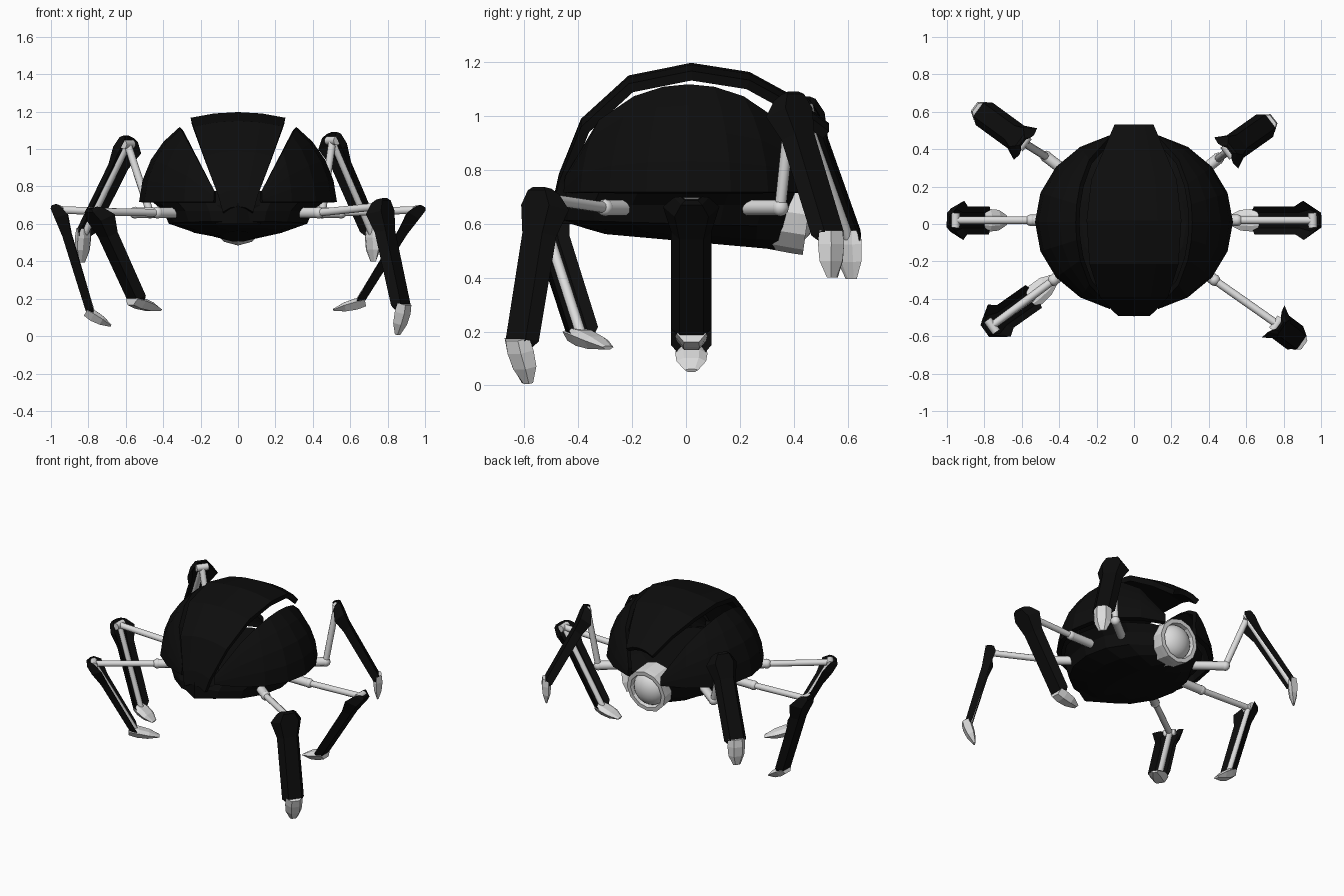
import bpy, bmesh, math
from mathutils import Vector, Matrix

if "Cube" in bpy.data.objects:
    bpy.data.objects.remove(bpy.data.objects["Cube"])


def material(name, v):
    m = bpy.data.materials.new(name)
    m.diffuse_color = (v, v, v, 1)
    m.use_nodes = True
    m.node_tree.nodes["Principled BSDF"].inputs["Base Color"].default_value = m.diffuse_color
    return m


BLACK = material("black armour", 0.004)
PALE = material("pale metal", 0.72)


def finish(name, bm, mat, smooth=False):
    bmesh.ops.recalc_face_normals(bm, faces=bm.faces)
    me = bpy.data.meshes.new(name)
    bm.to_mesh(me)
    bm.free()
    me.materials.append(mat)
    ob = bpy.data.objects.new(name, me)
    bpy.context.collection.objects.link(ob)
    if smooth:
        bpy.ops.object.select_all(action='DESELECT')
        ob.select_set(True)
        bpy.context.view_layer.objects.active = ob
        bpy.ops.object.shade_smooth_by_angle(angle=math.radians(40))
    return ob


def loft(name, rows, mat, closed=True, smooth=False, thick=0):
    """Skin rows of points; closed rows get end caps, open rows get thickness."""
    bm = bmesh.new()
    vs = [[bm.verts.new(p) for p in r] for r in rows]
    n = len(vs[0])
    for a, b in zip(vs, vs[1:]):
        for i in range(n if closed else n - 1):
            j = (i + 1) % n
            bm.faces.new((a[i], a[j], b[j], b[i]))
    if closed:
        bm.faces.new(vs[0])
        bm.faces.new(vs[-1])
    ob = finish(name, bm, mat, smooth)
    if thick:
        m = ob.modifiers.new("thickness", 'SOLIDIFY')
        m.thickness = thick
        m.offset = 0
    return ob


def tube(name, a, b, r, mat=PALE, sides=10):
    a, b = Vector(a), Vector(b)
    q = (b - a).to_track_quat('Z', 'Y')
    circle = [q @ Vector((r * math.cos(i * math.tau / sides), r * math.sin(i * math.tau / sides), 0))
              for i in range(sides)]
    return loft(name, [[p + c for c in circle] for p in (a, b)], mat, smooth=True)


# Lower body: faceted bowl with a keel sloping down towards the back
def ring(rx, ry, cy, z, slope=0.0, n=16):
    pts = []
    for i in range(n):
        t = i * math.tau / n
        y = cy + ry * math.sin(t)
        pts.append((rx * math.cos(t), y, z - slope * y))
    return pts


loft("lower_body", [ring(0.28, 0.32, 0, 0.775), ring(0.46, 0.44, -0.01, 0.72),
                    ring(0.40, 0.445, -0.03, 0.67), ring(0.37, 0.43, -0.04, 0.60, 0.03),
                    ring(0.25, 0.37, 0, 0.56, 0.06), ring(0.08, 0.32, 0.02, 0.535, 0.09)], BLACK)

# Pointed snout under the front of the centre shell
loft("snout", [[(-0.13, -0.41, z1), (0, -0.46, z1), (0.13, -0.41, z1), (0, -0.2, z1)] if k == 0 else
               [(-w, -0.42, z1), (0, -0.495, z1), (w, -0.42, z1), (0, -0.2, z1)]
               for k, (z1, w) in enumerate([(0.775, 0), (0.70, 0.15), (0.60, 0.12)])], BLACK)

# Centre shell: arched strip, wide on top, overhanging the back
stations = [(-0.475, 0.69, 0.08), (-0.455, 0.78, 0.105), (-0.375, 0.98, 0.18), (-0.205, 1.135, 0.235),
            (0.02, 1.18, 0.25), (0.23, 1.147, 0.225), (0.38, 1.065, 0.16), (0.52, 0.96, 0.10)]
loft("centre_shell", [[(w * k, y, z - 0.03 * k * k) for k in (-1, -0.5, 0, 0.5, 1)]
                      for y, z, w in stations], BLACK, closed=False, thick=0.036)

# Side shells: ellipsoid patches trimmed along a slanted plane next to the gap
for side, label in ((1, "right"), (-1, "left")):
    rows = []
    for i in range(9):
        phi = math.radians(-76 + 152 * i / 8)
        c = math.cos(phi)
        top = math.acos(min(1, 0.156 / math.hypot(c, 0.53))) - math.atan2(0.53, c)
        low = 0.05
        top = max(top, low + 0.02)
        rows.append([(side * 0.515 * c * math.cos(t), 0.01 + 0.465 * math.sin(phi) * math.cos(t),
                      0.69 + 0.515 * math.sin(t))
                     for t in (low + (top - low) * k / 4 for k in range(5))])
    loft("side_shell_" + label, rows, BLACK, closed=False, thick=0.03)

# Rear eye: faceted rim with a smooth lens
tilt = Matrix.Translation((0, 0.37, 0.645)) @ Matrix.Rotation(math.radians(-8), 4, 'X')


def eye_ring(r, y, n=12):
    return [tilt @ Vector((r * math.cos(i * math.tau / n), y, r * math.sin(i * math.tau / n))) for i in range(n)]


loft("eye_rim", [eye_ring(r, y) for r, y in ((0.145, -0.06), (0.15, 0.05), (0.15, 0.085),
                                             (0.122, 0.085), (0.115, 0.03))], PALE)
bm = bmesh.new()
bmesh.ops.create_uvsphere(bm, u_segments=24, v_segments=14, radius=0.118)
bmesh.ops.transform(bm, verts=bm.verts, matrix=tilt @ Matrix.Translation((0, 0.03, 0))
                    @ Matrix.Diagonal((1, 0.75, 1, 1)))
finish("eye_lens", bm, PALE, smooth=True)


# Legs: hip, upper arm, armoured shin with inner rod, and claw
def leg(label, hip, elbow, knee, ankle, tip):
    hip, elbow, knee, ankle, tip = map(Vector, (hip, elbow, knee, ankle, tip))
    radial = Vector((knee.x, knee.y * 1.0, 0)).normalized()
    side = Vector((-radial.y, radial.x, 0))
    d = (ankle - knee).normalized()
    out = d.cross(side).normalized()
    if out.dot(radial) < 0:
        out = -out
    length = (ankle - knee).length

    tube("hip_" + label, hip, elbow, 0.03)
    tube("upper_arm_" + label, elbow, knee, 0.021)
    bm = bmesh.new()
    bmesh.ops.create_uvsphere(bm, u_segments=10, v_segments=6, radius=0.032)
    bmesh.ops.translate(bm, verts=bm.verts, vec=elbow)
    finish("elbow_" + label, bm, PALE, smooth=True)
    tube("knee_pin_" + label, knee - side * 0.04, knee + side * 0.04, 0.024)
    tube("shin_rod_" + label, knee, ankle - out * 0.005, 0.02)

    # armour: flared knee cap narrowing to a channel-shaped plate
    rows = []
    for t, w, h, lift in ((-0.035, 0.04, 0.015, 0.02), (-0.02, 0.065, 0.03, 0.015), (0.035, 0.105, 0.04, 0),
                          (0.14, 0.075, 0.028, 0), (length - 0.03, 0.075, 0.024, 0),
                          (length + 0.005, 0.045, 0.02, 0.004)):
        base = knee + d * t + out * lift
        rows.append([base + side * (w * u) + out * (h * v) for u, v in
                     ((-1, -0.9), (-0.6, 0.9), (0.6, 0.9), (1, -0.9), (0.55, 0.1), (-0.55, 0.1))])
    loft("shin_armour_" + label, rows, BLACK)

    # claw: tapered wedge bent away from the shin
    e = (tip - ankle).normalized()
    up = e.cross(side).normalized()
    if up.dot(out) < 0:
        up = -up
    span = (tip - ankle).length
    rows = []
    for f, w, h in ((-0.25, 0.055, 0.024), (0.1, 0.06, 0.03), (0.55, 0.055, 0.024), (1, 0.025, 0.006)):
        base = ankle + e * (span * f)
        rows.append([base + side * (w * u) + up * (h * v) for u, v in
                     ((-1, -0.4), (-0.5, 1), (0.5, 1), (1, -0.4), (0.5, -1), (-0.5, -1))])
    loft("claw_" + label, rows, PALE)


leg("front_right", (0.30, -0.20, 0.66), (0.43, -0.30, 0.66), (0.765, -0.535, 0.695),
    (0.885, -0.625, 0.14), (0.855, -0.59, 0.008))
leg("front_left", (-0.30, -0.20, 0.66), (-0.43, -0.30, 0.66), (-0.76, -0.545, 0.665),
    (-0.54, -0.39, 0.18), (-0.42, -0.29, 0.14))
leg("middle_right", (0.38, 0.02, 0.66), (0.55, 0.02, 0.66), (0.955, 0.02, 0.675),
    (0.645, 0.02, 0.175), (0.51, 0.02, 0.14))
leg("middle_left", (-0.38, 0.02, 0.66), (-0.55, 0.02, 0.66), (-0.955, 0.02, 0.675),
    (-0.785, 0.02, 0.115), (-0.68, 0.02, 0.055))
leg("back_right", (0.30, 0.23, 0.66), (0.45, 0.35, 0.66), (0.505, 0.39, 1.045),
    (0.725, 0.545, 0.54), (0.725, 0.545, 0.40))
leg("back_left", (-0.30, 0.23, 0.66), (-0.47, 0.36, 0.66), (-0.59, 0.435, 1.025),
    (-0.83, 0.61, 0.54), (-0.835, 0.615, 0.395))
